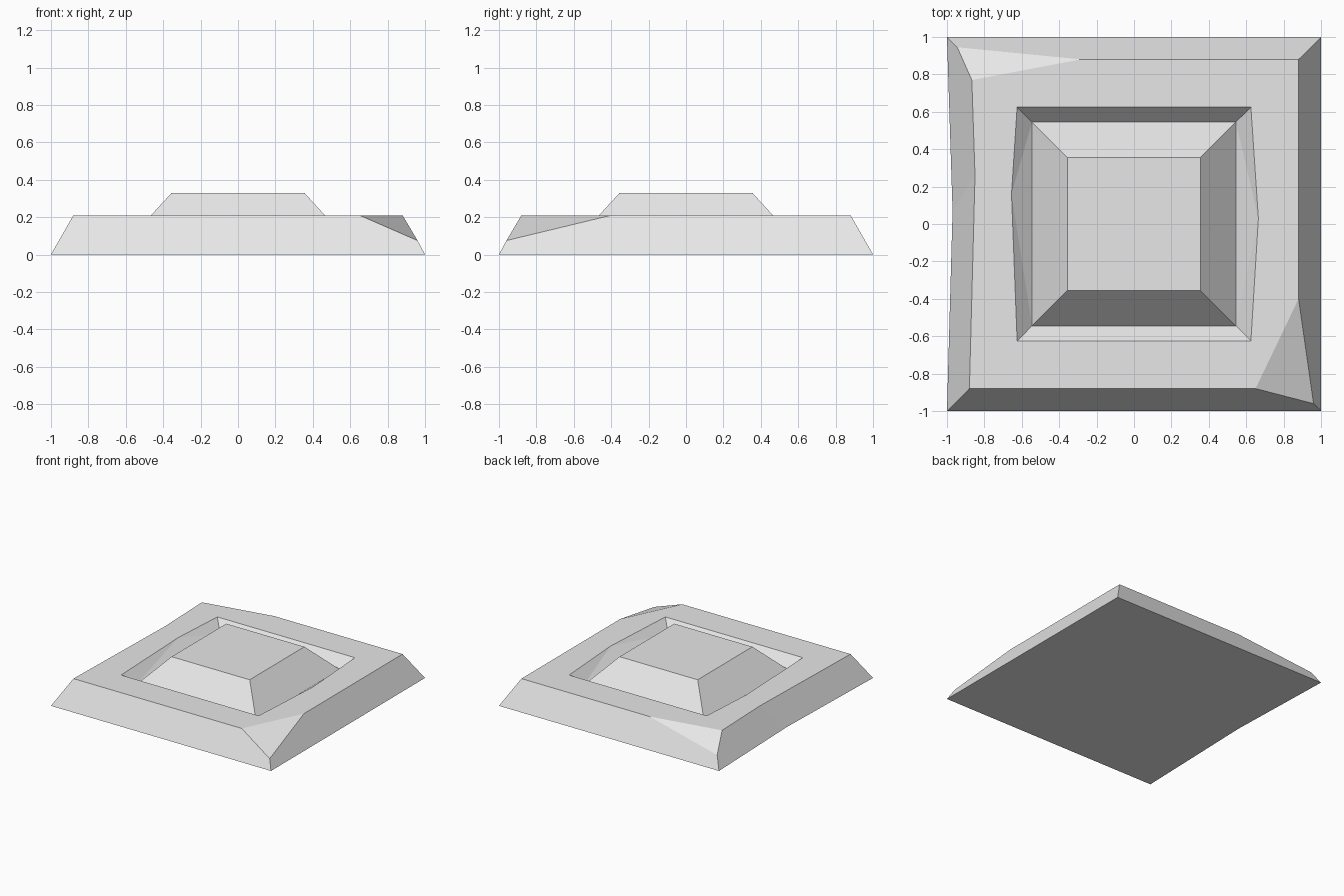
import bpy
import bmesh
import math

cube = bpy.data.objects.get("Cube")
if cube:
    bpy.data.objects.remove(cube, do_unlink=True)

DECK, FLOOR, TOP = 0.21, 0.122, 0.33
RIM, PIT, FOOT, CAP = 0.88, 0.625, 0.545, 0.355

stone = bpy.data.materials.new("light_grey_stone")
stone.use_nodes = True
grey = (0.8, 0.8, 0.8, 1)
stone.diffuse_color = grey
stone.node_tree.nodes["Principled BSDF"].inputs["Base Color"].default_value = grey


def square(name, r, z):
    """Four named corners: front left, front right, back right, back left on the page."""
    signs = {"sw": (-1, -1), "se": (1, -1), "ne": (1, 1), "nw": (-1, 1)}
    return {name + "_" + k: (sx * r, sy * r, z) for k, (sx, sy) in signs.items()}


# Corner points of the slab and its sunken well
points = {}
for name, r, z in (("base", 1, 0), ("rim", RIM, DECK), ("pit", PIT, DECK), ("foot", FOOT, FLOOR)):
    points.update(square(name, r, z))

# Chipped corners and worn edges
del points["rim_se"], points["rim_nw"]
points.update({
    "chip1_front": (0.65, -RIM, DECK),
    "chip1_low": (0.96, -0.96, 0.075),
    "chip1_side": (RIM, -0.40, DECK),
    "chip2_back": (-0.285, RIM, DECK),
    "chip2_low": (-0.945, 0.945, 0.095),
    "chip2_side": (-0.867, 0.77, DECK),
    "base_dent": (-0.97, 0.07, 0),
    "rim_dent": (-0.85, 0.26, DECK),
    "pit_w": (-0.655, 0.16, DECK),
    "pit_e": (0.665, 0.03, DECK),
})

faces = [
    # underside
    "base_sw base_dent base_nw base_ne base_se",
    # sloping sides
    "base_sw base_se chip1_low chip1_front rim_sw",
    "base_se base_ne rim_ne chip1_side chip1_low",
    "base_ne base_nw chip2_low chip2_back rim_ne",
    "base_nw base_dent rim_dent chip2_side chip2_low",
    "base_dent base_sw rim_sw rim_dent",
    # chips
    "chip1_front chip1_low chip1_side",
    "chip2_back chip2_low chip2_side",
    # flat deck around the well
    "rim_sw chip1_front chip1_side pit_se pit_sw",
    "chip1_side rim_ne pit_ne pit_e pit_se",
    "rim_ne chip2_back chip2_side pit_nw pit_ne",
    "chip2_side rim_dent pit_w pit_nw",
    "rim_dent rim_sw pit_sw pit_w",
    # well walls
    "pit_sw pit_se foot_se foot_sw",
    "pit_ne pit_nw foot_nw foot_ne",
    "pit_se pit_e foot_se",
    "pit_e foot_ne foot_se",
    "pit_e pit_ne foot_ne",
    "pit_nw pit_w foot_nw",
    "pit_w foot_sw foot_nw",
    "pit_w pit_sw foot_sw",
]

bm = bmesh.new()
verts = {name: bm.verts.new(co) for name, co in points.items()}
for face in faces:
    bm.faces.new([verts[n] for n in face.split()])
mesh = bpy.data.meshes.new("chipped_slab")
bm.to_mesh(mesh)
bm.free()
slab = bpy.data.objects.new("chipped_slab", mesh)
bpy.context.collection.objects.link(slab)
mesh.materials.append(stone)

# Raised centre block, a four-sided frustum standing in the well
bpy.ops.mesh.primitive_cone_add(
    vertices=4, radius1=FOOT * math.sqrt(2), radius2=CAP * math.sqrt(2),
    depth=TOP - FLOOR, location=(0, 0, (TOP + FLOOR) / 2), rotation=(0, 0, math.pi / 4))
block = bpy.context.object
block.name = "raised_block"
block.data.materials.append(stone)
